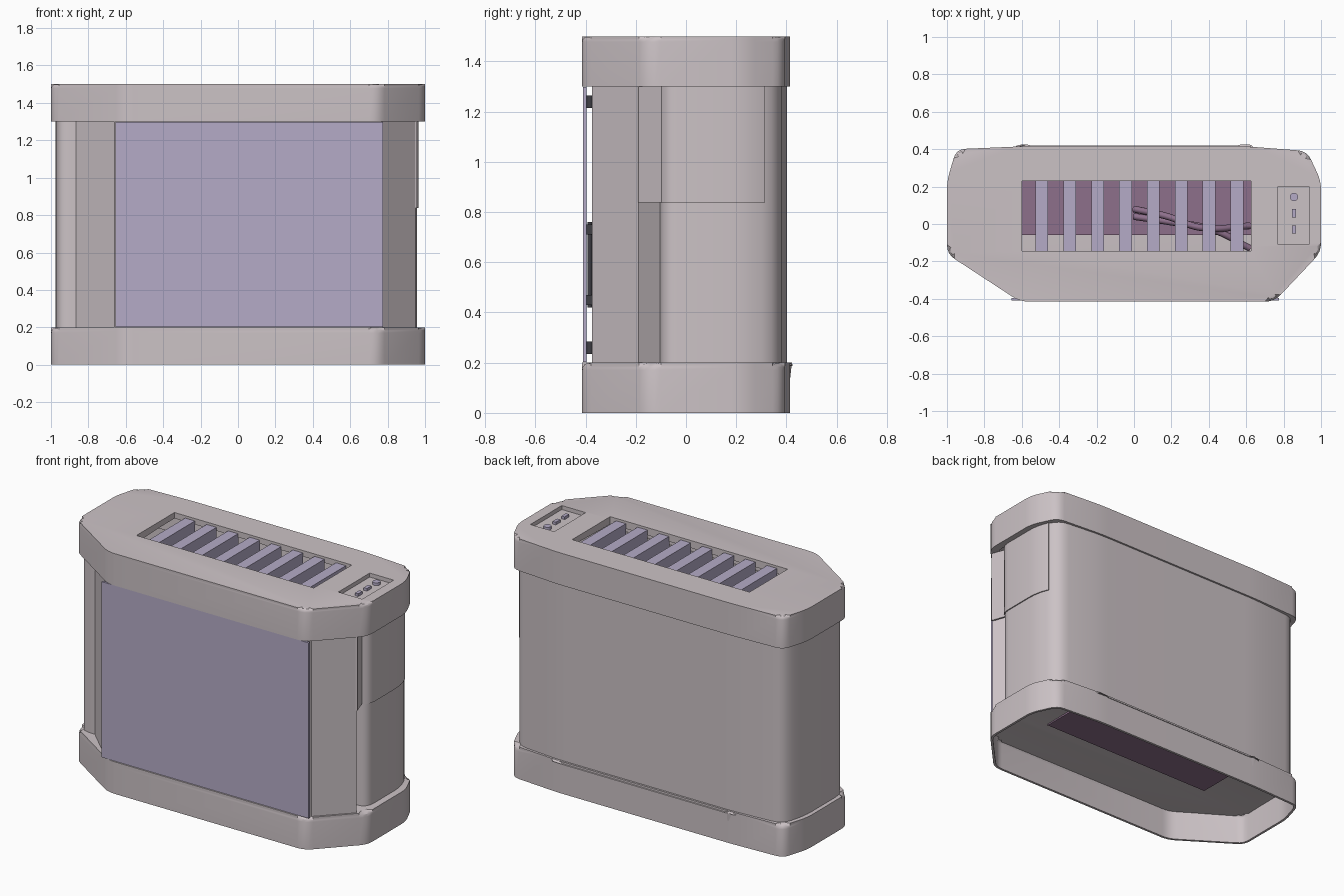
import bpy, bmesh
from math import radians
from mathutils import Vector

if "Cube" in bpy.data.objects:
    bpy.data.objects.remove(bpy.data.objects["Cube"])


def material(name, rgb):
    m = bpy.data.materials.new(name)
    m.diffuse_color = (*rgb, 1)
    m.use_nodes = True
    m.node_tree.nodes["Principled BSDF"].inputs["Base Color"].default_value = m.diffuse_color
    return m


SHELL = material("warm_grey", (0.60, 0.54, 0.56))
LAVENDER = material("lavender", (0.46, 0.41, 0.57))
MAUVE = material("mauve", (0.27, 0.16, 0.26))
DARK = material("dark_metal", (0.05, 0.05, 0.06))


def add(name, bm, mat, angle=30):
    bmesh.ops.recalc_face_normals(bm, faces=bm.faces)
    me = bpy.data.meshes.new(name)
    bm.to_mesh(me)
    bm.free()
    ob = bpy.data.objects.new(name, me)
    bpy.context.collection.objects.link(ob)
    me.materials.append(mat)
    me.shade_smooth()
    me.set_sharp_from_angle(angle=radians(angle))
    return ob


def box(name, x, y, z, mat):
    bm = bmesh.new()
    bmesh.ops.create_cube(bm, size=1)
    for v in bm.verts:
        for i, (a, b) in enumerate((x, y, z)):
            v.co[i] = (a + b) / 2 + v.co[i] * (b - a)
    return add(name, bm, mat)


def cylinder(name, centre, r, h, mat):
    bm = bmesh.new()
    bmesh.ops.create_cone(bm, cap_ends=True, segments=20, radius1=r, radius2=r, depth=h)
    bmesh.ops.translate(bm, verts=bm.verts, vec=centre)
    return add(name, bm, mat)


def rounded(points, r, n=4):
    """Replace each corner by a short curve."""
    out, pts = [], [Vector(p) for p in points]
    for i, p in enumerate(pts):
        a, b = pts[i - 1] - p, pts[(i + 1) % len(pts)] - p
        a = p + a.normalized() * min(r, a.length * 0.45)
        b = p + b.normalized() * min(r, b.length * 0.45)
        for k in range(n + 1):
            t = k / n
            out.append(a * (1 - t) ** 2 + p * 2 * t * (1 - t) + b * t * t)
    return out


def shell(name, outline, z0, z1, mat, cap=True, bevel=0.0):
    """Extruded outline, open below, optional cap with rounded rim."""
    bm = bmesh.new()
    low = [bm.verts.new((p.x, p.y, z0)) for p in outline]
    top = [bm.verts.new((p.x, p.y, z1)) for p in outline]
    n = len(outline)
    for i in range(n):
        j = (i + 1) % n
        bm.faces.new((low[i], low[j], top[j], top[i]))
    if cap:
        f = bm.faces.new(top)
        bmesh.ops.bevel(bm, geom=list(f.edges), offset=bevel, segments=3,
                        profile=0.5, affect='EDGES')
    return add(name, bm, mat)


def thicken(ob, t):
    m = ob.modifiers.new("thickness", 'SOLIDIFY')
    m.thickness, m.offset = t, -1


def cut(ob, cutter):
    m = ob.modifiers.new("cut", 'BOOLEAN')
    m.operation, m.object, m.solver = 'DIFFERENCE', cutter, 'EXACT'
    cutter.hide_render = True


def bake(ob, cutters=()):
    dg = bpy.context.evaluated_depsgraph_get()
    me = bpy.data.meshes.new_from_object(ob.evaluated_get(dg))
    ob.modifiers.clear()
    ob.data = me
    me.shade_smooth()
    me.set_sharp_from_angle(angle=radians(30))
    for c in cutters:
        bpy.data.objects.remove(c)


# Outlines of the caps and of the slightly narrower cabinet
cap_pts = rounded([(-0.61, -0.415), (0.75, -0.415), (1.0, -0.15), (1.0, 0.23), (0.925, 0.39),
                   (0.6, 0.415), (-0.6, 0.415), (-0.95, 0.40), (-1.0, 0.23), (-1.0, -0.16)], 0.05)
body_pts = ([Vector(p) for p in [(-0.66, -0.375), (0.77, -0.375), (0.95, -0.19)]]
            + rounded([(0.957, -0.10), (0.957, 0.24), (0.90, 0.375), (0.6, 0.403), (-0.6, 0.403),
                       (-0.93, 0.38), (-0.975, 0.22), (-0.975, -0.13), (-0.935, -0.18)], 0.07))

# Base skirt, open underneath; its top is the cabinet floor
base = shell("base", cap_pts, 0, 0.2, SHELL, bevel=0.03)
thicken(base, 0.015)
bake(base)

# Cabinet walls
body = shell("cabinet_walls", body_pts, 0.195, 1.31, SHELL, cap=False)
thicken(body, 0.015)
bake(body)

# Raised upper service panel on the right side
bm = bmesh.new()
side = [p for p in body_pts if p.x > 0.91 and p.y < 0.34]
side.sort(key=lambda p: p.y)
lo = [bm.verts.new((p.x + 0.007, p.y, 0.838)) for p in side]
hi = [bm.verts.new((p.x + 0.007, p.y, 1.30)) for p in side]
for i in range(len(side) - 1):
    bm.faces.new((lo[i], lo[i + 1], hi[i + 1], hi[i]))
panel = add("upper_side_panel", bm, SHELL)
thicken(panel, 0.012)
bake(panel)

# Lid with grille opening and control recess
lid = shell("lid", cap_pts, 1.3, 1.5, SHELL, bevel=0.022)
thicken(lid, 0.05)
cutters = [box("grille_cutter", (-0.6, 0.625), (-0.145, 0.23), (1.2, 1.6), SHELL),
           box("control_cutter", (0.77, 0.935), (-0.11, 0.20), (1.475, 1.6), SHELL)]
for c in cutters:
    cut(lid, c)
bake(lid, cutters)

# Grille slats
for i in range(8):
    x = -0.4925 + 0.149 * i
    box(f"grille_slat_{i + 1}", (x - 0.034, x + 0.034), (-0.147, 0.232), (1.33, 1.485), LAVENDER)

# Control buttons
cylinder("round_button", (0.855, 0.145, 1.482), 0.022, 0.02, LAVENDER)
for i, y in enumerate((0.057, -0.03)):
    box(f"square_button_{i + 1}", (0.844, 0.866), (y - 0.022, y + 0.022), (1.47, 1.492), LAVENDER)

# Front door with hinges and latch in the gap behind it
box("front_door", (-0.655, 0.775), (-0.41, -0.396), (0.202, 1.298), LAVENDER)
for i, z in enumerate((0.26, 1.24)):
    cylinder(f"hinge_{i + 1}", (-0.62, -0.384, z), 0.012, 0.05, DARK)
cylinder("latch_rod", (0.70, -0.384, 0.59), 0.009, 0.34, DARK)
for i, z in enumerate((0.45, 0.73)):
    box(f"latch_block_{i + 1}", (0.68, 0.72), (-0.397, -0.374), (z - 0.02, z + 0.02), DARK)

# Inner unit, showing through the floor and grille
box("inner_unit", (-0.6, 0.625), (-0.06, 0.29), (0.178, 0.40), MAUVE)

# Cables inside
paths = [[(0.0, 0.08, 0.45), (0.18, 0.04, 0.55), (0.36, -0.02, 0.6), (0.62, -0.01, 0.5)],
         [(0.0, 0.04, 0.45), (0.2, 0.01, 0.5), (0.42, -0.03, 0.55), (0.62, -0.13, 0.5)]]
for i, path in enumerate(paths):
    cu = bpy.data.curves.new(f"cable_{i + 1}", 'CURVE')
    cu.dimensions, cu.bevel_depth, cu.bevel_resolution = '3D', 0.018, 2
    sp = cu.splines.new('BEZIER')
    sp.bezier_points.add(len(path) - 1)
    for bp, co in zip(sp.bezier_points, path):
        bp.co = co
        bp.handle_left_type = bp.handle_right_type = 'AUTO'
    cu.materials.append(MAUVE)
    bpy.context.collection.objects.link(bpy.data.objects.new(f"cable_{i + 1}", cu))
